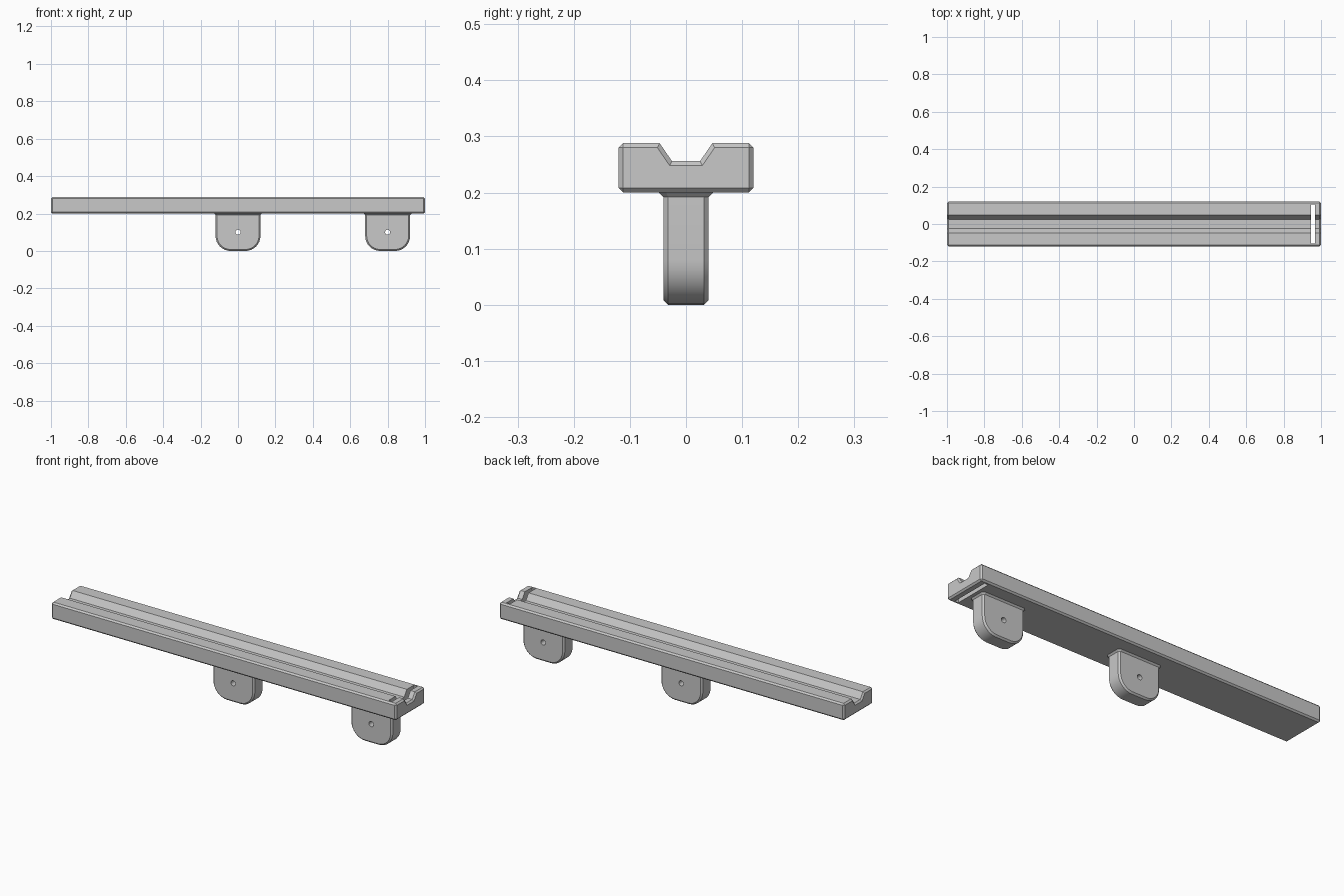
import bpy, bmesh, math

if "Cube" in bpy.data.objects:
    bpy.data.objects.remove(bpy.data.objects["Cube"])

C = 0.008  # chamfer width used on every part

grey = bpy.data.materials.new("light_grey")
grey.use_nodes = True
colour = (0.58, 0.58, 0.58, 1)
grey.diffuse_color = colour
grey.node_tree.nodes["Principled BSDF"].inputs["Base Color"].default_value = colour


def loft(name, rings):
    """Skin a list of equal-length closed rings and cap both ends."""
    bm = bmesh.new()
    loops = [[bm.verts.new(p) for p in ring] for ring in rings]
    n = len(loops[0])
    for a, b in zip(loops, loops[1:]):
        for i in range(n):
            j = (i + 1) % n
            bm.faces.new((a[i], a[j], b[j], b[i]))
    bm.faces.new(loops[0])
    bm.faces.new(loops[-1])
    bmesh.ops.remove_doubles(bm, verts=bm.verts, dist=1e-5)
    bmesh.ops.recalc_face_normals(bm, faces=bm.faces)
    mesh = bpy.data.meshes.new(name)
    bm.to_mesh(mesh)
    bm.free()
    mesh.materials.append(grey)
    obj = bpy.data.objects.new(name, mesh)
    bpy.context.collection.objects.link(obj)
    return obj


def activate(obj):
    bpy.ops.object.select_all(action='DESELECT')
    obj.select_set(True)
    bpy.context.view_layer.objects.active = obj


def cut(obj, cutter):
    cutter.data.materials.clear()
    cutter.data.materials.append(grey)
    mod = obj.modifiers.new("cut", 'BOOLEAN')
    mod.operation = 'DIFFERENCE'
    mod.solver = 'EXACT'
    mod.object = cutter
    activate(obj)
    bpy.ops.object.modifier_apply(modifier=mod.name)
    bpy.data.objects.remove(cutter)


def mirrored(half):
    return half + [(-y, z) for y, z in reversed(half)]


# Rail: grooved section with chamfered long edges and ends
W, BOTTOM, TOP = 0.12, 0.2, 0.288
full = mirrored([(W - C, BOTTOM), (W, BOTTOM + C), (W, TOP - C), (W - C, TOP),
                 (0.047, TOP), (0.025, 0.256)])
inset = mirrored([(W - C, BOTTOM + C)] * 2 + [(W - C, TOP - C)] * 2 +
                 [(0.051, TOP - C), (0.029, 0.248)])
sections = [(-1, inset), (C - 1, full), (1 - C, full), (1, inset)]
rail = loft("rail", [[(x, y, z) for y, z in sec] for x, sec in sections])

# Narrow slot through the rail near its left end
bpy.ops.mesh.primitive_cube_add(size=1, location=(0.956, 0, 0.25))
slot = bpy.context.object
slot.scale = (0.021, 0.21, 0.3)
cut(rail, slot)


# Legs: round-cornered tabs with a pin hole and a flared top
HX, HY, R, NECK = 0.12, 0.04, 0.08, BOTTOM - C


def tab_outline(d):
    """Tab outline in x, z, moved inward by d."""
    half = [(HX - d, NECK)]
    for i in range(9):
        a = math.radians(90 * i / 8)
        half.append((HX - R + (R - d) * math.cos(a), R - (R - d) * math.sin(a)))
    return mirrored(half)


def octagon(cx, hx, hy, c, z):
    quarter = [(hx, hy - c), (hx - c, hy)]
    half = quarter + [(-x, y) for x, y in reversed(quarter)]
    return [(cx + x, y, z) for x, y in half + [(-x, -y) for x, y in half]]


for side, cx in (("middle", 0), ("left", 0.8)):
    steps = [(-HY, C), (C - HY, 0), (HY - C, 0), (HY, C)]
    leg = loft(side + "_leg", [[(cx + x, y, z) for x, z in tab_outline(d)]
                               for y, d in steps])
    bpy.ops.mesh.primitive_cylinder_add(vertices=24, radius=0.0135, depth=0.2,
                                        location=(cx, 0, 0.1),
                                        rotation=(math.pi / 2, 0, 0))
    cut(leg, bpy.context.object)
    activate(leg)
    bpy.ops.object.shade_smooth_by_angle(angle=math.radians(30))
    loft(side + "_leg_flare", [octagon(cx, HX, HY, C, NECK),
                               octagon(cx, HX + C, HY + C, 0.013, BOTTOM)])
